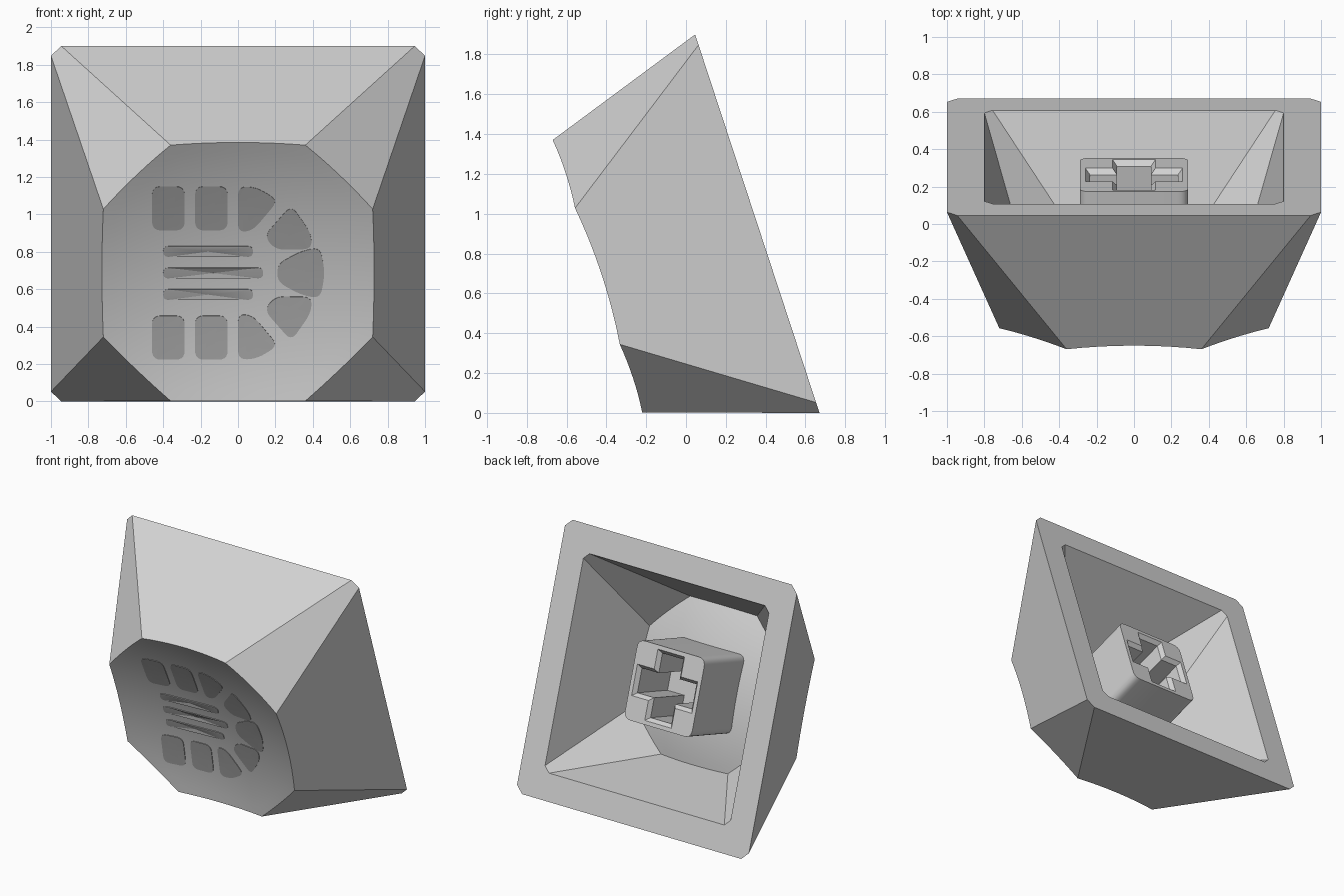
import bpy, bmesh, math
from mathutils import Matrix, Vector

if "Cube" in bpy.data.objects:
    bpy.data.objects.remove(bpy.data.objects["Cube"])

TILT = math.asin(0.3122)
SN, CS = math.sin(TILT), math.cos(TILT)
CY, CZ = 0.358, 0.95          # centre of the open base
H, R = 0.845, 2.7             # cap height, dish sphere radius
RIM2 = 0.72 ** 2 + 0.36 ** 2  # squared radius of the dish corners
SEG, RINGS = 8, 12

# Local frame: x across, y up the cap, z out of the dished face
FRAME = Matrix(((1, 0, 0, 0), (0, -SN, -CS, CY), (0, CS, -SN, CZ), (0, 0, 0, 1)))


def material(name, v):
    m = bpy.data.materials.new(name)
    m.diffuse_color = (v, v, v, 1)
    m.use_nodes = True
    m.node_tree.nodes["Principled BSDF"].inputs["Base Color"].default_value = m.diffuse_color
    return m


body_mat = material("light_grey", 0.65)
icon_mat = material("mid_grey", 0.4)


def finish(bm, name, mat):
    bmesh.ops.recalc_face_normals(bm, faces=bm.faces)
    bm.transform(FRAME)
    me = bpy.data.meshes.new(name)
    bm.to_mesh(me)
    bm.free()
    me.materials.append(mat)
    ob = bpy.data.objects.new(name, me)
    bpy.context.collection.objects.link(ob)
    bpy.ops.object.select_all(action='DESELECT')
    ob.select_set(True)
    bpy.context.view_layer.objects.active = ob
    bpy.ops.object.shade_smooth_by_angle(angle=math.radians(25))
    return ob


def dish(x, y):
    """Height of the dished face."""
    top = H + math.sqrt(R * R - RIM2)
    return top - math.sqrt(R * R - x * x - y * y)


def octagon(a, b):
    """Square of half size a with cut corners starting at b, divided evenly."""
    c = [(a, -b), (a, b), (b, a), (-b, a), (-a, b), (-a, -b), (-b, -a), (b, -a)]
    c = [Vector(p) for p in c]
    return [c[i].lerp(c[(i + 1) % 8], j / SEG) for i in range(8) for j in range(SEG)]


def loop(bm, pts):
    return [bm.verts.new(p) for p in pts]


def bridge(bm, a, b):
    n = len(a)
    for i in range(n):
        j = (i + 1) % n
        bm.faces.new((a[i], a[j], b[j], b[i]))


def skin(bm, s):
    """Sloped walls and dish, scaled by s; returns the base loop."""
    base, top = octagon(1, 0.945), octagon(0.72, 0.36)
    edge = []
    for p, q in zip(base, top):
        h = H
        for _ in range(20):   # slide down the wall until it meets the dish
            e = p.lerp(q, h / H)
            h = dish(e.x, e.y)
        edge.append(e)
    first = loop(bm, [(p.x * s, p.y * s, 0) for p in base])
    prev = first
    for k in range(RINGS, 0, -1):
        f = k / RINGS
        ring = loop(bm, [(e.x * f * s, e.y * f * s, dish(e.x * f, e.y * f) * s) for e in edge])
        bridge(bm, prev, ring)
        prev = ring
    mid = bm.verts.new((0, 0, dish(0, 0) * s))
    for i in range(len(prev)):
        bm.faces.new((prev[i], prev[(i + 1) % len(prev)], mid))
    return first


# Hollow cap: outer skin, inner skin and the flat rim between them
bm = bmesh.new()
bridge(bm, skin(bm, 1.0), skin(bm, 0.8))
finish(bm, "cap_shell", body_mat)


def rounded(pts, r, n=5):
    """Round the corners of a convex polygon."""
    out = []
    pts = [Vector(p) for p in pts]
    for i, p in enumerate(pts):
        a, b = pts[i - 1] - p, pts[(i + 1) % len(pts)] - p
        a = p + a.normalized() * min(r, a.length * 0.49)
        b = p + b.normalized() * min(r, b.length * 0.49)
        for k in range(n + 1):
            t = k / n
            out.append(a * (1 - t) ** 2 + p * 2 * t * (1 - t) + b * t * t)
    return out


def box(x0, x1, y0, y1):
    return [(x0, y0), (x1, y0), (x1, y1), (x0, y1)]


# Stem with a chamfered cross socket
def cross(l, w, h):
    q = [(l, -w), (l, w), (w, w)]
    pts = []
    for k in range(4):
        rot = Matrix.Rotation(k * math.pi / 2, 2)
        pts += [rot @ Vector(p) for p in q]
    return [(p.x, p.y, h) for p in pts]


bm = bmesh.new()
outline = rounded(box(-0.29, 0.29, -0.29, 0.29), 0.06)
end = loop(bm, [(p.x, p.y, 0.1) for p in outline])
root = loop(bm, [(p.x, p.y, 0.64) for p in outline])
bridge(bm, end, root)
bm.faces.new(root)
mouth = loop(bm, cross(0.26, 0.115, 0.1))
throat = loop(bm, cross(0.235, 0.09, 0.13))
floor = loop(bm, cross(0.235, 0.09, 0.52))
bridge(bm, mouth, throat)
bridge(bm, throat, floor)
bm.faces.new(floor)
rim = [bm.edges.get((l[i - 1], l[i])) for l in (end, mouth) for i in range(len(l))]
bmesh.ops.triangle_fill(bm, edges=rim, use_beauty=True)
finish(bm, "stem", body_mat)


# Thin plates that follow the dish
def on_dish(x, z, lift):
    """Dish point seen at (x, z) from the front."""
    y = 0
    for _ in range(20):
        y = (z - CZ + SN * dish(x, y)) / CS
    return (x, y, dish(x, y) + lift)


def plate(name, pts, r):
    pts = rounded(pts, r)
    bm = bmesh.new()
    low = loop(bm, [on_dish(p.x, p.y, -0.003) for p in pts])
    top = loop(bm, [on_dish(p.x, p.y, 0.004) for p in pts])
    bridge(bm, low, top)
    c = sum(pts, Vector((0, 0))) / len(pts)
    for ring, lift in ((low, -0.003), (top, 0.004)):
        mid = bm.verts.new(on_dish(c.x, c.y, lift))
        for i in range(len(ring)):
            bm.faces.new((ring[i - 1], ring[i], mid))
    finish(bm, name, icon_mat)


MID = 0.687
blocks = {
    "outer_block": box(-0.46, -0.285, 0.915, 1.15),
    "inner_block": box(-0.23, -0.055, 0.915, 1.15),
    "curve_block": [(0, 0.905), (0.08, 0.915), (0.215, 1.075), (0.1, 1.145), (0, 1.15)],
    "corner_block": [(0.14, 0.885), (0.2, 0.812), (0.395, 0.815), (0.39, 0.9), (0.285, 1.05)],
}
for name, pts in blocks.items():
    plate("upper_" + name, pts, 0.05)
    plate("lower_" + name, [(x, 2 * MID - z) for x, z in reversed(pts)], 0.05)
plate("end_block", [(0.21, 0.64), (0.34, 0.57), (0.44, 0.55), (0.465, MID),
                    (0.44, 0.825), (0.34, 0.805), (0.21, 0.735)], 0.05)
for name, dz, x1 in (("upper", 0.115, 0.08), ("middle", 0, 0.135), ("lower", -0.115, 0.08)):
    z = MID + dz
    plate(name + "_bar", box(-0.4, x1, z - 0.028, z + 0.028), 0.028)
